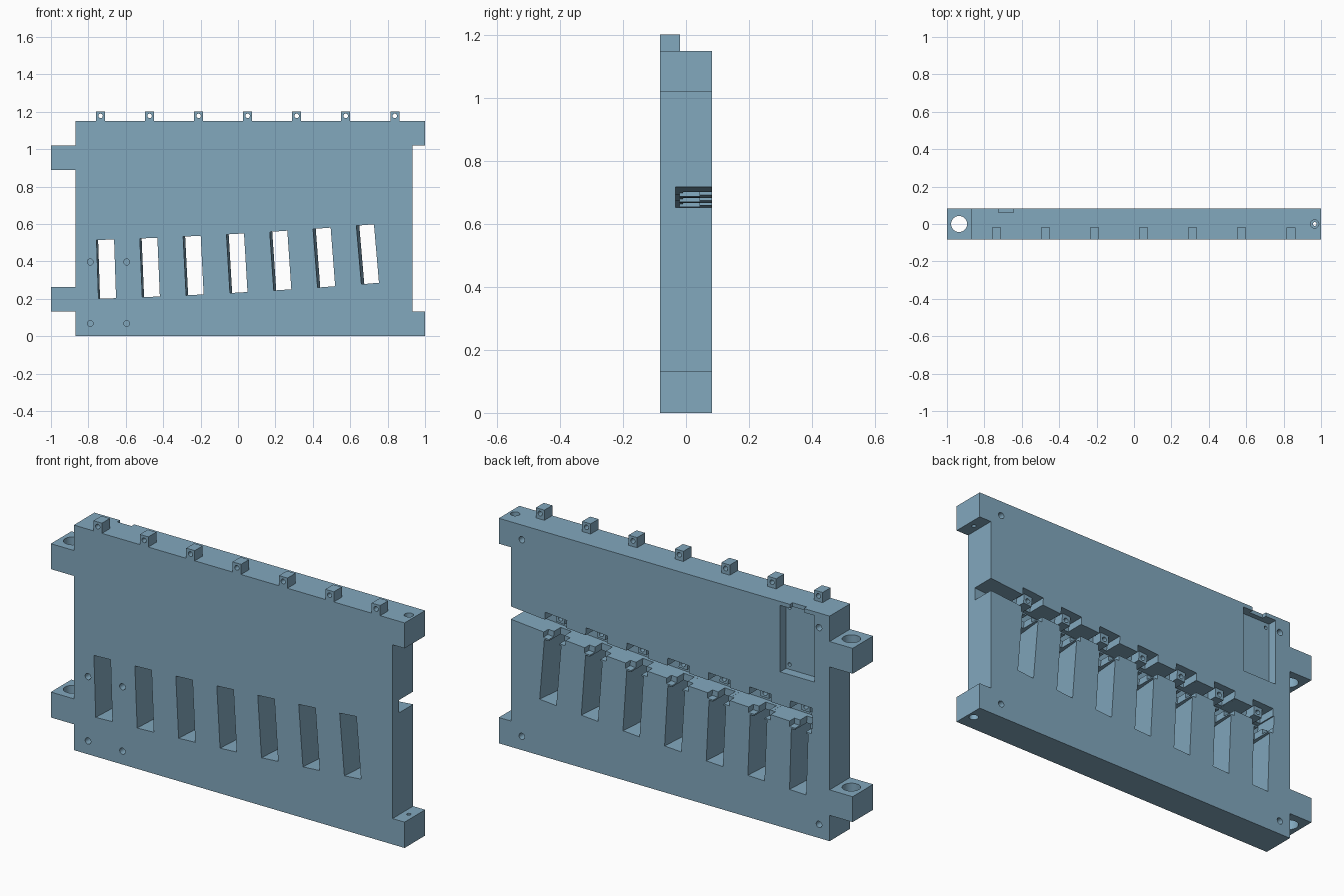
import bpy, bmesh
from math import radians
from mathutils import Matrix, Vector

if "Cube" in bpy.data.objects:
    bpy.data.objects.remove(bpy.data.objects["Cube"])

mat = bpy.data.materials.new("steel blue")
mat.diffuse_color = (0.223, 0.392, 0.515, 1)
mat.use_nodes = True
mat.node_tree.nodes["Principled BSDF"].inputs["Base Color"].default_value = mat.diffuse_color
D = 0.083                      # half thickness of the panel


def finish(name, bm):
    bmesh.ops.recalc_face_normals(bm, faces=bm.faces)
    me = bpy.data.meshes.new(name)
    bm.to_mesh(me)
    bm.free()
    me.materials.append(mat)
    ob = bpy.data.objects.new(name, me)
    bpy.context.collection.objects.link(ob)
    return ob


def box(name, x, y, z, m=Matrix()):
    """Box from (min, max) ranges, moved by matrix m."""
    bm = bmesh.new()
    bmesh.ops.create_cube(bm, size=1)
    for v in bm.verts:
        p = [(a + b) / 2 + c * (b - a) for (a, b), c in zip((x, y, z), v.co)]
        v.co = m @ Vector(p)
    return finish(name, bm)


def rod(name, centre, r, length, axis="Y", m=Matrix()):
    bm = bmesh.new()
    rot = Matrix.Rotation(radians(90), 4, "X") if axis == "Y" else Matrix()
    bmesh.ops.create_cone(bm, cap_ends=True, segments=32, radius1=r, radius2=r,
                          depth=length, matrix=m @ Matrix.Translation(centre) @ rot)
    return finish(name, bm)


def cut(target, cutter):
    mod = target.modifiers.new("cut", "BOOLEAN")
    mod.operation = "DIFFERENCE"
    mod.solver = "EXACT"
    mod.object = cutter
    bpy.context.view_layer.objects.active = target
    bpy.ops.object.modifier_apply(modifier=mod.name)
    bpy.data.objects.remove(cutter)


# panel with side lugs on the left and corner ears on the right
outline = [(-.87, 0), (1, 0), (1, .132), (.932, .132), (.932, 1.02), (1, 1.02),
           (1, 1.15), (-.87, 1.15), (-.87, 1.02), (-1, 1.02), (-1, .89), (-.87, .89),
           (-.87, .262), (-1, .262), (-1, .132), (-.87, .132)]
bm = bmesh.new()
face = bm.faces.new([bm.verts.new((x, -D, z)) for x, z in outline])
ext = bmesh.ops.extrude_face_region(bm, geom=[face])
bmesh.ops.translate(bm, vec=(0, 2 * D, 0),
                    verts=[g for g in ext["geom"] if isinstance(g, bmesh.types.BMVert)])
panel = finish("panel", bm)

# vertical pin holes in the lugs, counterbored holes in the ears
for z in (.197, .955):
    cut(panel, rod("c", (-.935, 0, z), .043, .2, "Z"))
for z, outer in ((.066, 0), (1.085, 1.15)):
    cut(panel, rod("c", (.966, 0, z), .01, .2, "Z"))
    cut(panel, rod("c", (.966, 0, outer), .022, .08, "Z"))

# blind screw holes: four in front, four in the back corners
for x in (-.79, -.595):
    for z in (.068, .397):
        cut(panel, rod("c", (x, -D, z), .016, .1))
for x in (-.81, .87):
    for z in (.07, 1.075):
        cut(panel, rod("c", (x, D, z), .016, .1))

# connector pocket in the back with a cable notch to the top
cut(panel, box("c", (-.785, -.59), (.035, .1), (.79, 1.13)))
cut(panel, box("c", (-.725, -.645), (.061, .11), (1.0, 1.2)))
for x in (-.765, -.61):
    for z in (.815, 1.105):
        cut(panel, rod("c", (x, .035, z), .009, .04))

# seven tilted windows joined by a stepped cable channel in the back
for i in range(7):
    centre = (-.70 + .2335 * i, 0, .359 + .0078 * i + .00092 * i * i)
    m = Matrix.Translation(centre) @ Matrix.Rotation(-radians(1.9 + .5 * i), 4, "Y")
    turn = m @ Matrix.Rotation(-radians(3 + .4 * i), 4, "Z")
    cut(panel, box("c", (-.047, .047), (-.2, .2), (-.157, .157), turn))
    end = .35 if i == 6 else .185
    cut(panel, box("c", (-.066, end), (-.033, .12), (.193, .258), m))
    cut(panel, box("c", (-.03, .03), (-.01, .13), (.1, .23), m))
    cut(panel, box("c", (-.062, .062), (.045, .14), (.165, .23), m))
    cut(panel, box("c", (-.06, .062), (-.01, .15), (.23, .297), m))
    # small pierced tab inside the recess
    tab = box("inner_tab", (-.024, .024), (-.02, .045), (.248, .298), m)
    cut(tab, rod("c", (0, 0, .27), .012, .3, "Y", m))

# pierced tabs along the top edge
for i in range(7):
    x = -.735 + .2622 * i
    tab = box("top_tab", (x - .024, x + .024), (-D, -.019), (1.15, 1.202))
    cut(tab, rod("c", (x, -.05, 1.178), .012, .3))

# keep edges crisp, smooth the hole walls
for ob in list(bpy.data.objects):
    bpy.ops.object.select_all(action="DESELECT")
    ob.select_set(True)
    bpy.context.view_layer.objects.active = ob
    bpy.ops.object.shade_smooth_by_angle(angle=radians(30))
